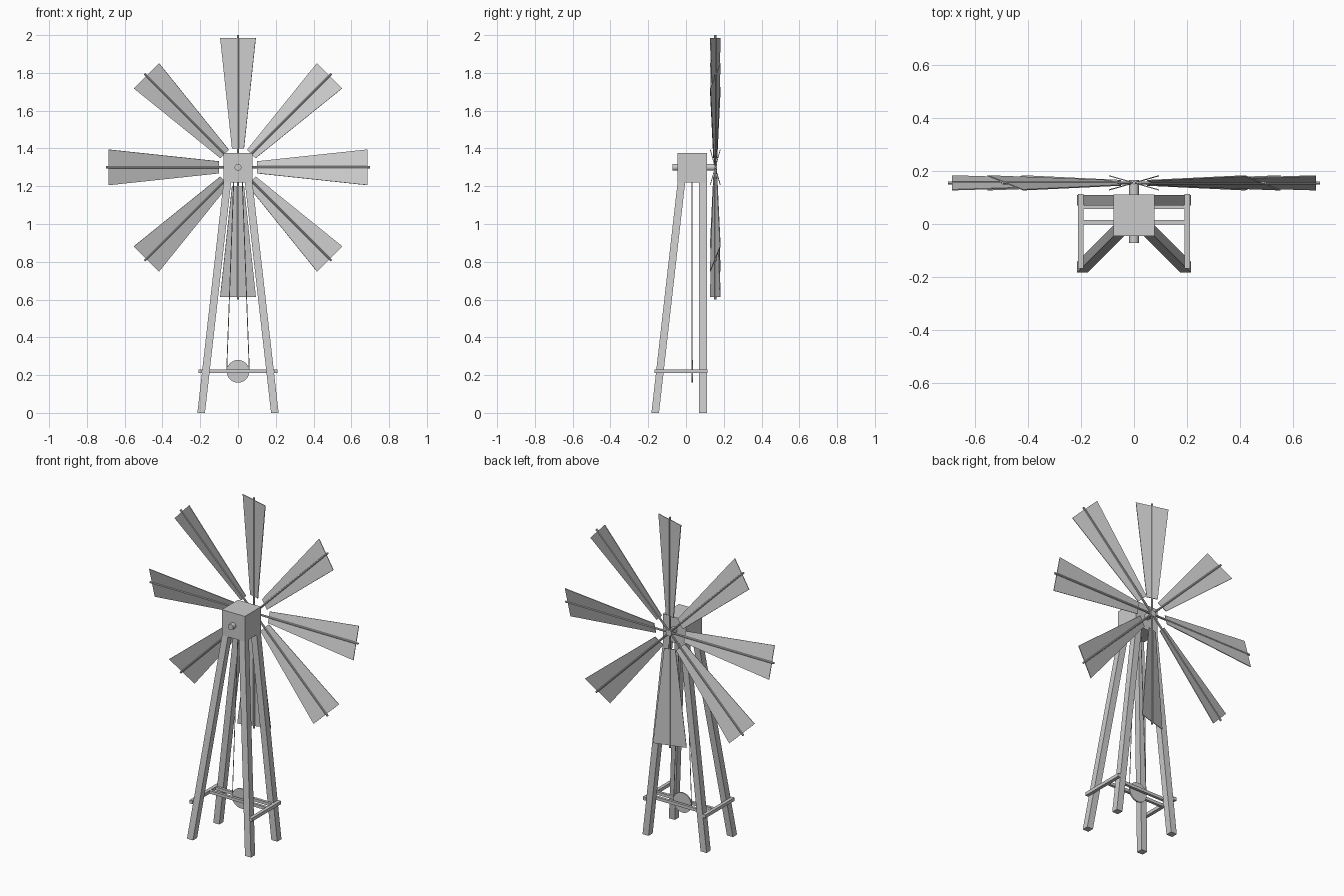
import bpy, bmesh, math
from mathutils import Vector, Matrix

cube = bpy.data.objects.get("Cube")
if cube:
    bpy.data.objects.remove(cube)

grey = bpy.data.materials.new("light grey")
grey.use_nodes = True
grey.diffuse_color = (0.6, 0.6, 0.6, 1)
grey.node_tree.nodes["Principled BSDF"].inputs["Base Color"].default_value = (0.6, 0.6, 0.6, 1)


def finish(name, bm, smooth=False):
    bmesh.ops.recalc_face_normals(bm, faces=bm.faces)
    mesh = bpy.data.meshes.new(name)
    bm.to_mesh(mesh)
    bm.free()
    mesh.materials.append(grey)
    obj = bpy.data.objects.new(name, mesh)
    bpy.context.collection.objects.link(obj)
    if smooth:
        bpy.ops.object.select_all(action='DESELECT')
        obj.select_set(True)
        bpy.context.view_layer.objects.active = obj
        bpy.ops.object.shade_smooth_by_angle()
    return obj


def prism(name, bottom, top):
    """Solid between two matching quads."""
    bm = bmesh.new()
    a = [bm.verts.new(p) for p in bottom]
    b = [bm.verts.new(p) for p in top]
    bm.faces.new(a)
    bm.faces.new(b)
    for i in range(4):
        j = (i + 1) % 4
        bm.faces.new((a[i], a[j], b[j], b[i]))
    return finish(name, bm)


def square(x, y, z, hx, hy):
    return [(x + sx * hx, y + sy * hy, z)
            for sx, sy in ((-1, -1), (1, -1), (1, 1), (-1, 1))]


def box(name, c, size):
    x, y, z = c
    hx, hy, hz = (s / 2 for s in size)
    return prism(name, square(x, y, z - hz, hx, hy), square(x, y, z + hz, hx, hy))


def rod(name, start, end, radius, sides):
    start, end = Vector(start), Vector(end)
    d = end - start
    bm = bmesh.new()
    bmesh.ops.create_cone(bm, cap_ends=True, segments=sides, radius1=radius,
                          radius2=radius, depth=d.length)
    turn = d.to_track_quat('Z', 'Y').to_matrix().to_4x4()
    bm.transform(Matrix.Translation((start + end) / 2) @ turn)
    return finish(name, bm, True)


AXLE_Z, WHEEL_Y, BAR_Z, CORD_Y = 1.3, 0.155, 0.22, 0.032

# Head block and axle
box("head_block", (0, 0.033, 1.298), (0.155, 0.155, 0.155))
rod("axle", (0, -0.072, AXLE_Z), (0, 0.165, AXLE_Z), 0.018, 24)

# Legs, side rails and drive cords
for s, side in ((1, "left"), (-1, "right")):
    prism(f"front_leg_{side}", square(s * 0.195, -0.163, 0, 0.02, 0.02),
          square(s * 0.056, -0.024, 1.225, 0.02, 0.02))
    prism(f"back_leg_{side}", square(s * 0.195, 0.09, 0, 0.02, 0.02),
          square(s * 0.056, 0.09, 1.225, 0.02, 0.02))
    box(f"side_rail_{side}", (s * 0.2, -0.027, BAR_Z), (0.02, 0.28, 0.02))
    rod(f"cord_{side}", (s * 0.06, CORD_Y, BAR_Z), (s * 0.02, CORD_Y, AXLE_Z), 0.0022, 6)

# Cross rails carrying the pulley
for name, y in (("front", 0.007), ("back", 0.064)):
    box(f"cross_rail_{name}", (0, y, BAR_Z), (0.4, 0.016, 0.018))
rod("pulley", (0, CORD_Y - 0.004, BAR_Z), (0, CORD_Y + 0.004, BAR_Z), 0.06, 32)

# Wheel: eight spokes, each with a pitched tapering blade
pitch = math.asin(0.027 / 0.099)
hub = Matrix.Translation((0, WHEEL_Y, AXLE_Z))


def blade_edge(r, half):
    return [(r, y, t) for t, y in ((-half, -0.002), (half, -0.002),
                                   (half, 0.002), (-half, 0.002))]


for i in range(8):
    spin = hub @ Matrix.Rotation(i * math.pi / 4, 4, 'Y')
    blade = prism(f"blade_{i + 1}", blade_edge(0.1, 0.033), blade_edge(0.686, 0.098))
    blade.data.transform(spin @ Matrix.Rotation(-pitch, 4, 'X'))
    spoke = rod(f"spoke_{i + 1}", (0, 0, 0), (0.7, 0, 0), 0.006, 8)
    spoke.data.transform(spin)
